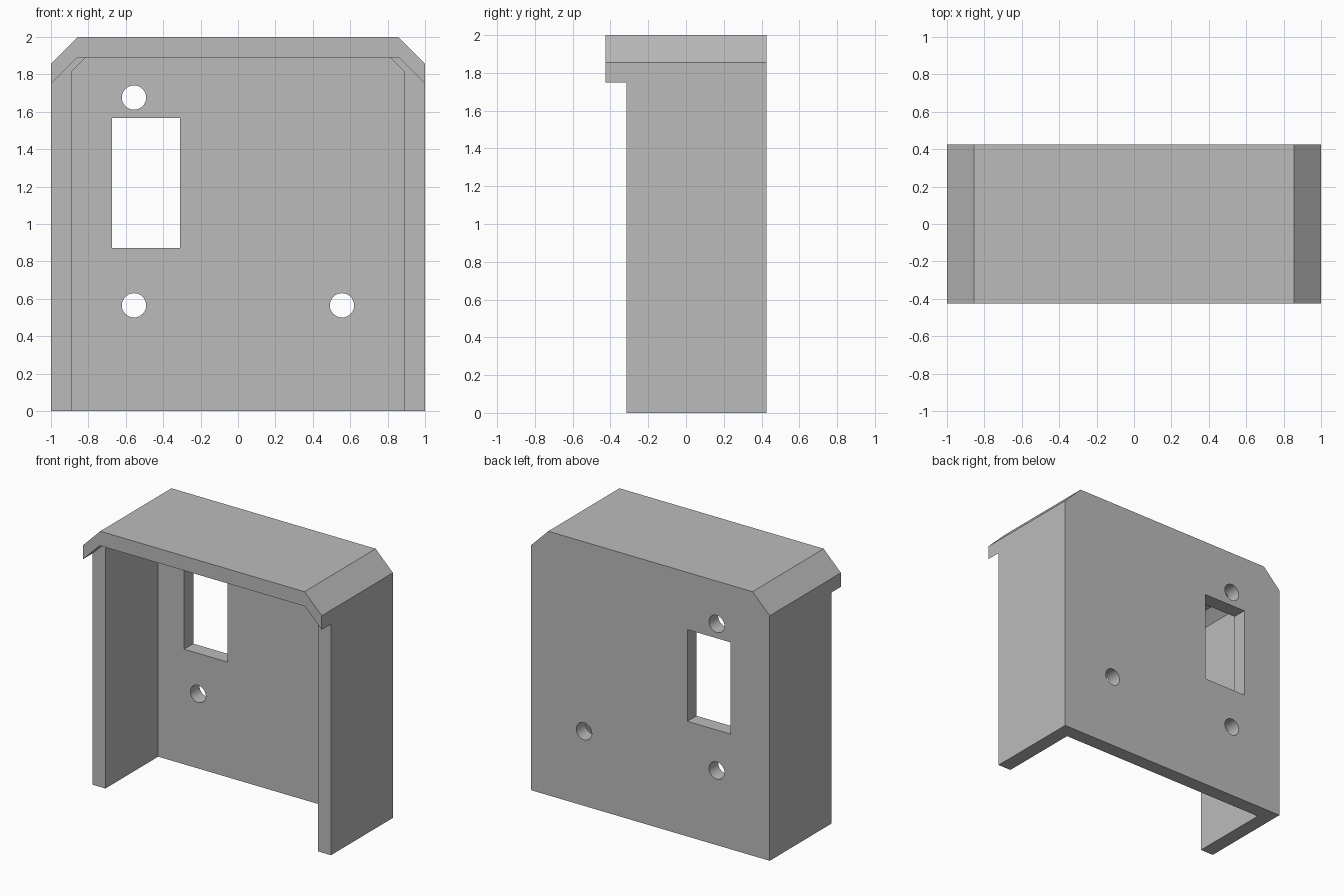
import bpy, bmesh, math

cube = bpy.data.objects.get("Cube")
if cube:
    bpy.data.objects.remove(cube, do_unlink=True)

GREY = (0.5, 0.5, 0.5, 1)
mat = bpy.data.materials.new("plain grey")
mat.use_nodes = True
mat.diffuse_color = GREY
mat.node_tree.nodes["Principled BSDF"].inputs["Base Color"].default_value = GREY

DEPTH = 0.426       # half depth
BODY_FRONT = -0.315  # front of the side walls, behind the hood
WALL = 0.11


def prism(name, profile, y0, y1):
    """Extrude an x-z outline from y0 to y1."""
    bm = bmesh.new()
    face = bm.faces.new([bm.verts.new((x, y0, z)) for x, z in profile])
    ext = bmesh.ops.extrude_face_region(bm, geom=[face])
    moved = [v for v in ext["geom"] if isinstance(v, bmesh.types.BMVert)]
    bmesh.ops.translate(bm, verts=moved, vec=(0, y1 - y0, 0))
    bmesh.ops.recalc_face_normals(bm, faces=bm.faces)
    mesh = bpy.data.meshes.new(name)
    bm.to_mesh(mesh)
    bm.free()
    mesh.materials.append(mat)
    obj = bpy.data.objects.new(name, mesh)
    bpy.context.collection.objects.link(obj)
    return obj


def arch(half, shoulder, flat, top, bottom):
    """Outline with two chamfered upper corners."""
    return [(-half, bottom), (half, bottom), (half, shoulder),
            (flat, top), (-flat, top), (-half, shoulder)]


def circle(cx, cz, r, n=32):
    return [(cx + r * math.cos(i * math.tau / n), cz + r * math.sin(i * math.tau / n))
            for i in range(n)]


# Outer block with chamfered top corners
housing = prism("housing", arch(1, 1.856, 0.856, 2, 0), -DEPTH, DEPTH)

# Space under the hood, cavity, window and screw holes
cutters = [
    prism("hood_underside", arch(1.1, 1.65, 0.86, 1.89, -0.2), -1, BODY_FRONT),
    prism("cavity", arch(1 - WALL, 1.815, 0.815, 1.89, -0.3), -0.9, DEPTH - WALL),
    prism("window", [(-0.673, 0.872), (-0.31, 0.872), (-0.31, 1.567), (-0.673, 1.567)], 0, 1),
]
for x, z in ((-0.556, 0.565), (0.556, 0.565), (-0.556, 1.676)):
    cutters.append(prism("screw_hole", circle(x, z, 0.065), 0, 1))

for cutter in cutters:
    cutter.hide_render = True
    mod = housing.modifiers.new(cutter.name, "BOOLEAN")
    mod.operation = "DIFFERENCE"
    mod.solver = "EXACT"
    mod.object = cutter

# Apply the cuts and discard the cutters
bpy.context.view_layer.update()
cut = bpy.data.meshes.new_from_object(
    housing.evaluated_get(bpy.context.evaluated_depsgraph_get()))
housing.modifiers.clear()
housing.data = cut
for cutter in cutters:
    bpy.data.objects.remove(cutter, do_unlink=True)

# Smooth hole walls, sharp edges elsewhere
bpy.ops.object.select_all(action="DESELECT")
housing.select_set(True)
bpy.context.view_layer.objects.active = housing
bpy.ops.object.shade_smooth_by_angle(angle=math.radians(30))
